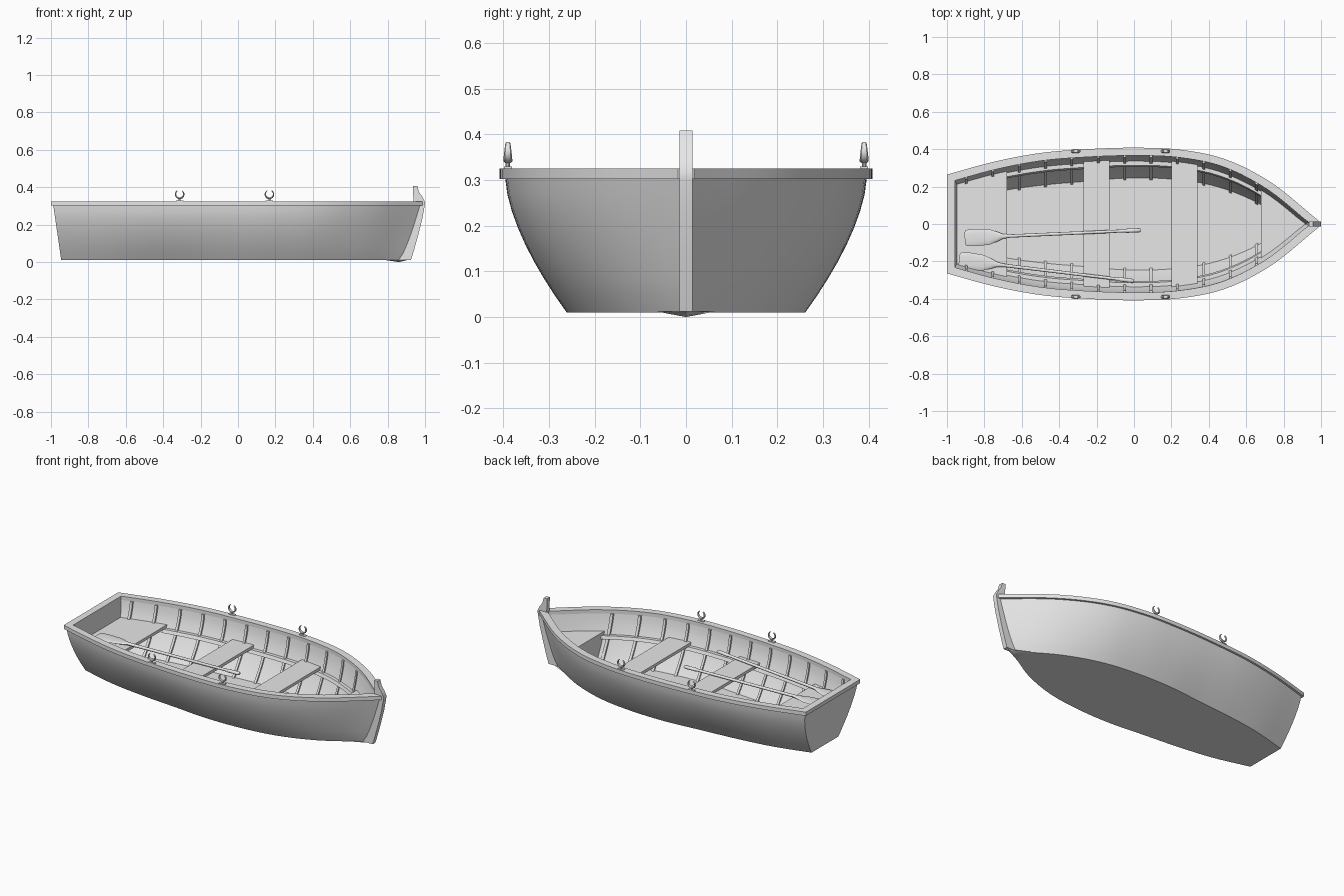
import bpy, bmesh, math
from mathutils import Vector, Matrix

cube = bpy.data.objects.get("Cube")
if cube:
    bpy.data.objects.remove(cube, do_unlink=True)

grey = bpy.data.materials.new("plain_grey")
grey.use_nodes = True
grey.diffuse_color = (0.8, 0.8, 0.8, 1)
grey.node_tree.nodes["Principled BSDF"].inputs["Base Color"].default_value = (0.8, 0.8, 0.8, 1)

parts = []
BASE, HEIGHT, WALL = 0.01, 0.295, 0.028
TOP_HALF = [0.255, 0.322, 0.368, 0.388, 0.396, 0.386, 0.335, 0.21, 0.012]
LOW_HALF = [0.13, 0.188, 0.22, 0.24, 0.26, 0.256, 0.225, 0.145, 0.01]


def loft(name, rings, closed=True, caps=True, flip=False):
    """Skin a list of equal-length rings."""
    bm = bmesh.new()
    rows = [[bm.verts.new(p) for p in ring] for ring in rings]
    n = len(rows[0])
    for a, b in zip(rows, rows[1:]):
        for i in range(n if closed else n - 1):
            j = (i + 1) % n
            bm.faces.new((a[i], a[j], b[j], b[i]))
    if caps:
        bm.faces.new(rows[0])
        bm.faces.new(rows[-1])
    bmesh.ops.recalc_face_normals(bm, faces=bm.faces)
    if flip:
        bmesh.ops.reverse_faces(bm, faces=bm.faces)
    mesh = bpy.data.meshes.new(name)
    bm.to_mesh(mesh)
    bm.free()
    mesh.materials.append(grey)
    obj = bpy.data.objects.new(name, mesh)
    bpy.context.collection.objects.link(obj)
    parts.append(obj)
    return obj


def box(name, x0, x1, y0, y1, z0, z1):
    return loft(name, [[(x, y0, z0), (x, y1, z0), (x, y1, z1), (x, y0, z1)] for x in (x0, x1)])


def spline(vals, s):
    """Smooth curve through evenly spaced values."""
    u = min(max(s, 0), 1) * (len(vals) - 1)
    i = min(int(u), len(vals) - 2)
    f = u - i
    b, c = vals[i], vals[i + 1]
    a = vals[i - 1] if i else 2 * b - c
    d = vals[i + 2] if i + 2 < len(vals) else 2 * c - b
    return b + 0.5 * f * (c - a + f * (2 * a - 5 * b + 4 * c - d + f * (3 * (b - c) + d - a)))


def ends(z):
    """Stern and bow x of the hull at a height."""
    t = min(max((z - BASE) / HEIGHT, 0), 1)
    return -0.945 - 0.043 * t, 0.865 + 0.11 * t ** 0.75


def half(x, z, inset=0.0):
    """Half width of the hull at x and z."""
    t = min(max((z - BASE) / HEIGHT, 0), 1)
    x0, x1 = ends(z)
    s = (x - x0) / (x1 - x0)
    low, top = spline(LOW_HALF, s), spline(TOP_HALF, s)
    w = low + (top - low) * (1 - (1 - t) ** 1.6)
    return max(w - inset * (1 + 0.35 * max(s, 0) ** 4), 0.001)


def steps(a, b, n):
    return [a + (b - a) * i / n for i in range(n + 1)]


# Hull: outer and inner skins
def skin(name, floor, inset, stern, bow, flip):
    levels = steps(BASE + HEIGHT, floor, 8)
    rings = []
    for s in steps(0, 1, 40):
        side = []
        for z in levels:
            x0, x1 = ends(z)
            x = x0 + stern + (x1 - bow - x0 - stern) * s
            side.append((x, half(x, z, inset), z))
        rings.append(side + [(x, -y, z) for x, y, z in reversed(side)])
    loft(name, rings, closed=False, flip=flip)


skin("hull_outside", BASE, 0, 0, 0, False)
skin("hull_inside", 0.03, WALL, 0.026, 0.03, True)

# Gunwale: ring following the hull's top edge
edge_z = BASE + HEIGHT
x0, x1 = ends(edge_z)
side = [Vector((x, half(x, edge_z))) for x in steps(x0, x1, 40)]
outline = side + [Vector((p.x, -p.y)) for p in reversed(side)]


def offset(d):
    out = []
    for i, p in enumerate(outline):
        a = (p - outline[i - 1]).normalized()
        b = (outline[(i + 1) % len(outline)] - p).normalized()
        na, nb = Vector((-a.y, a.x)), Vector((-b.y, b.x))
        q = p + (na + nb) * d / (1 + na.dot(nb))
        sign = 1 if p.y > 0 else -1
        out.append((q.x, sign * max(q.y * sign, 0.0005)))
    return out


outer, inner = offset(0.012), offset(-0.03)
rail = [[(a[0], a[1], 0.302), (a[0], a[1], 0.325), (b[0], b[1], 0.325), (b[0], b[1], 0.302)]
        for a, b in zip(outer, inner)]
loft("gunwale", rail + rail[:1], caps=False)

# Stem post at the bow
stem = [(0.925, 0.012), (0.94, 0.06), (0.965, 0.15), (0.985, 0.23), (0.998, 0.3), (1.0, 0.32),
        (0.985, 0.35), (0.967, 0.375), (0.958, 0.408), (0.936, 0.408), (0.938, 0.3),
        (0.9, 0.15), (0.85, 0.012)]
loft("stem_post", [[(x, y, z) for x, z in stem] for y in (-0.014, 0.014)])

# Small keel wedge under the bow
loft("keel_wedge", [[(0.78, 0.065, 0.012), (0.78, -0.065, 0.012), (0.91, 0, 0.012)],
                    [(0.859, 0.001, 0), (0.859, -0.001, 0), (0.861, 0, 0)]])


# Seats fitted to the inner walls
def seat(name, a, b, n):
    rings = []
    for x in steps(a, b, n):
        lo, hi = half(x, 0.187, WALL - 0.002), half(x, 0.205, WALL - 0.002)
        rings.append([(x, -lo, 0.187), (x, lo, 0.187), (x, hi, 0.205), (x, -hi, 0.205)])
    loft(name, rings)


seat("stern_seat", -0.955, -0.68, 8)
seat("aft_thwart", -0.27, -0.13, 4)
seat("fore_thwart", 0.2, 0.34, 4)
seat("bow_seat", 0.68, 0.915, 10)

# Bulkhead below the bow seat
loft("bow_bulkhead", [[(0.682, -half(0.682, z, WALL), z), (0.682, half(0.682, z, WALL), z),
                       (0.696, half(0.696, z, WALL), z), (0.696, -half(0.696, z, WALL), z)]
                      for z in steps(0.025, 0.19, 6)])

for label, m in (("left", 1), ("right", -1)):
    # Seat risers along the walls
    loft("seat_riser_" + label,
         [[(x, m * (half(x, z, WALL) - d), z) for d, z in
           ((-0.004, 0.168), (0.022, 0.168), (0.022, 0.187), (-0.004, 0.187))]
          for x in steps(-0.69, 0.69, 30)])
    # Ribs
    for i in range(12):
        x = -0.896 + 0.141 * i
        loft(f"rib_{label}_{i + 1}",
             [[(x + dx, m * (half(x + dx, z, WALL) - d), z) for dx, d in
               ((-0.007, -0.004), (0.007, -0.004), (0.007, 0.011), (-0.007, 0.011))]
              for z in steps(0.028, 0.303, 8)])
    # Oarlocks: plate, pin and open fork
    for place, x in (("aft", -0.312), ("fore", 0.168)):
        y, tag = m * 0.39, f"{label}_{place}"
        box("oarlock_plate_" + tag, x - 0.02, x + 0.02, y - 0.009, y + 0.009, 0.324, 0.329)
        loft("oarlock_pin_" + tag,
             [[(x + 0.005 * math.cos(a), y + 0.005 * math.sin(a), z)
               for a in steps(0, math.tau * 9 / 10, 9)] for z in (0.325, 0.343)])
        fork = []
        for k in steps(0, 1, 20):
            th = math.radians(122 + 296 * k)
            swell = 0.5 + 0.5 * math.sin(math.pi * k)
            ring = []
            for a in steps(0, math.tau * 7 / 8, 7):
                r = 0.022 + 0.0045 * swell * math.cos(a)
                ring.append((x + r * math.cos(th), y + 0.01 * swell * math.sin(a),
                             0.363 + r * math.sin(th)))
            fork.append(ring)
        loft("oarlock_fork_" + tag, fork)


# Oars resting on the seats: (distance from tip, half width, half thickness)
OAR = [(0, 0.03, 0.003), (0.008, 0.043, 0.004), (0.05, 0.046, 0.004), (0.13, 0.042, 0.005),
       (0.17, 0.028, 0.006), (0.205, 0.013, 0.008), (0.24, 0.009, 0.009), (0.86, 0.008, 0.008),
       (0.865, 0.011, 0.01), (0.935, 0.011, 0.01), (0.94, 0.008, 0.007)]


def oar(name, tip, handle):
    obj = loft(name, [[(d, w * math.cos(a), h * math.sin(a))
                       for a in steps(0, math.tau * 11 / 12, 11)] for d, w, h in OAR])
    run = Vector(handle) - Vector(tip)
    turn = Matrix.Rotation(math.atan2(run.y, run.x), 4, "Z")
    obj.matrix_world = Matrix.Translation((tip[0], tip[1], 0.215)) @ turn


oar("oar_middle", (-0.905, -0.075), (0.035, -0.033))
oar("oar_right", (-0.935, -0.192), (0.0, -0.305))

# Smooth shading with sharp edges kept
bpy.ops.object.select_all(action="DESELECT")
for obj in parts:
    obj.select_set(True)
bpy.context.view_layer.objects.active = parts[0]
bpy.ops.object.shade_smooth_by_angle(angle=math.radians(35))
